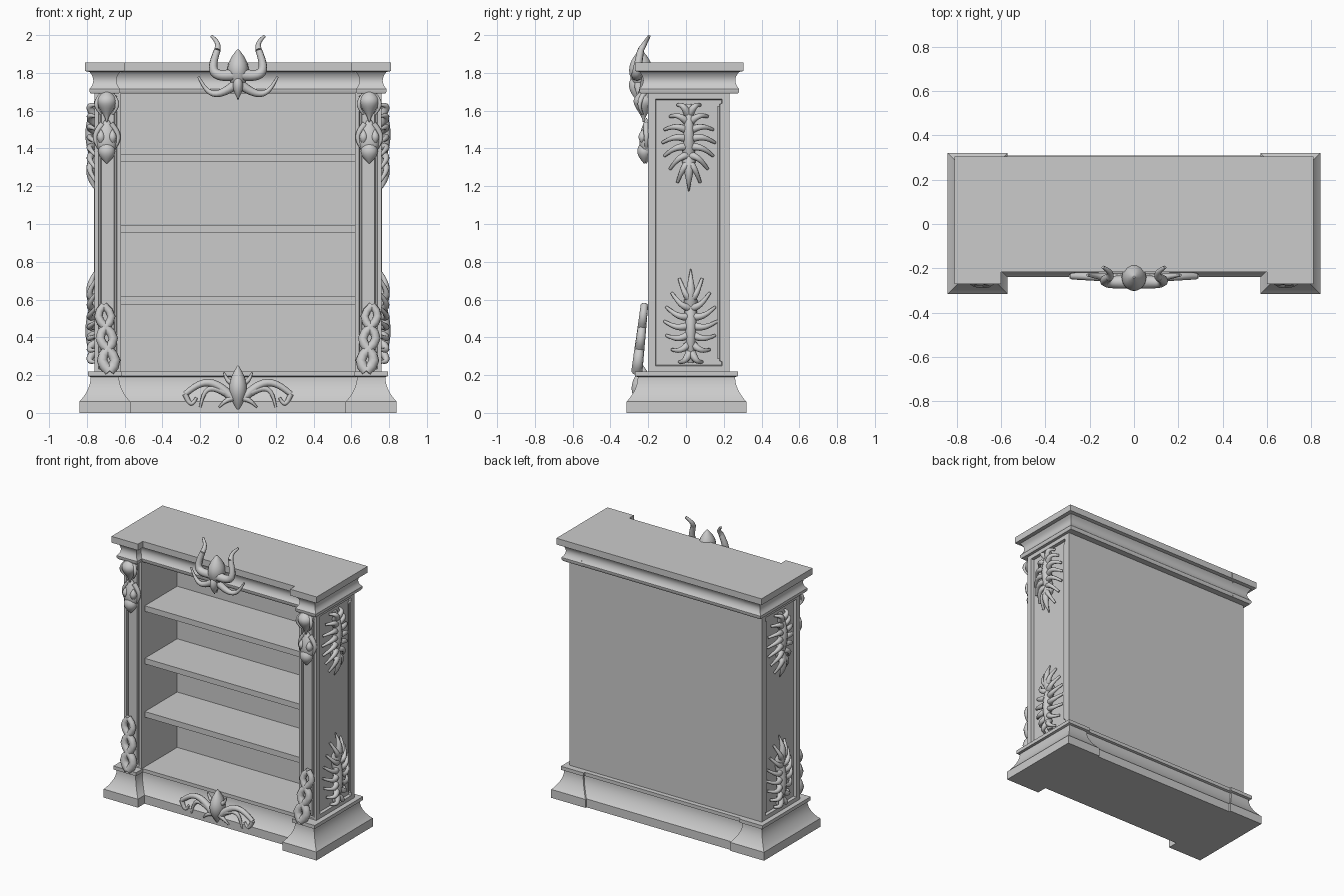
import bpy, bmesh
from math import sin, cos, pi, radians
from mathutils import Matrix, Vector

cube = bpy.data.objects.get("Cube")
if cube:
    bpy.data.objects.remove(cube, do_unlink=True)

grey = (0.6, 0.6, 0.6, 1)
stone = bpy.data.materials.new("plain grey")
stone.use_nodes = True
stone.diffuse_color = grey
stone.node_tree.nodes["Principled BSDF"].inputs["Base Color"].default_value = grey

SIDES = (("right", -1), ("left", 1))


def add_object(name, data):
    ob = bpy.data.objects.new(name, data)
    bpy.context.collection.objects.link(ob)
    data.materials.append(stone)
    bpy.ops.object.select_all(action='DESELECT')
    ob.select_set(True)
    bpy.context.view_layer.objects.active = ob


def finish(name, bm):
    bmesh.ops.recalc_face_normals(bm, faces=bm.faces)
    mesh = bpy.data.meshes.new(name)
    bm.to_mesh(mesh)
    bm.free()
    add_object(name, mesh)
    bpy.ops.object.shade_smooth_by_angle(angle=radians(35))


def box(low, high):
    low, high = Vector(low), Vector(high)
    bm = bmesh.new()
    size = Matrix.Diagonal((high - low).to_4d())
    bmesh.ops.create_cube(bm, size=1, matrix=Matrix.Translation((low + high) / 2) @ size)
    return bm


def loft(name, rings):
    """Skin a stack of equal-length point rings and cap both ends."""
    bm = bmesh.new()
    loops = [[bm.verts.new(point) for point in ring] for ring in rings]
    for lower, upper in zip(loops, loops[1:]):
        for i in range(len(lower)):
            bm.faces.new((lower[i - 1], lower[i], upper[i], upper[i - 1]))
    bm.faces.new(loops[0])
    bm.faces.new(loops[-1])
    finish(name, bm)


def carved(name, centre, width, depth, height, peak=1.0, count=14):
    """Rounded carving; a peak below one puts the widest part low, above one high."""
    x, y, z = centre
    rings = []
    for k in range(count + 1):
        t = k / count
        r = 0.08 + sin(pi * t ** peak)
        turns = [2 * pi * i / count for i in range(count)]
        rings.append([(x + width * r * cos(a), y + depth * r * sin(a), z + height * t) for a in turns])
    loft(name, rings)


def strand(start, end, bend, thick, thin, waves=1, count=12):
    """Tapered path that swings away from a straight line by a sine."""
    start, end, bend = Vector(start), Vector(end), Vector(bend)
    steps = [i / count for i in range(count + 1)]
    return [(start.lerp(end, t) + bend * sin(pi * waves * t), thick + (thin - thick) * t) for t in steps]


def tubes(name, paths):
    curve = bpy.data.curves.new(name, 'CURVE')
    curve.dimensions = '3D'
    curve.bevel_depth = 1
    curve.bevel_resolution = 2
    curve.use_fill_caps = True
    for path in paths:
        spline = curve.splines.new('POLY')
        spline.points.add(len(path) - 1)
        for point, (place, radius) in zip(spline.points, path):
            point.co = place.to_4d()
            point.radius = radius
    add_object(name, curve)
    bpy.ops.object.convert(target='MESH')
    bpy.ops.object.shade_smooth_by_angle(angle=radians(50))


def mirrored(paths):
    flip = Matrix.Diagonal((-1, 1, 1))
    return paths + [[(flip @ place, radius) for place, radius in path] for path in paths]


# Stepped mouldings of the base and the cornice
def plan(grow, z, front, middle, back, step):
    wide, inner = 0.76 + grow, 0.65 - grow
    front, middle, back = front - grow, middle - grow, back + grow
    half = [(inner, middle), (inner, front), (wide, front), (wide, back),
            (inner, back), (inner, back - step)]
    return [(x, y, z) for x, y in half] + [(-x, y, z) for x, y in reversed(half)]


curve_steps = [i / 8 for i in range(9)]
base = [(0.08, 0), (0.08, 0.06)]
base += [(0.02 + 0.05 * (1 - t) ** 2, 0.07 + 0.12 * t) for t in curve_steps]
base += [(0.035, 0.195), (0.035, 0.22)]
cornice = [(0.02, 1.69), (0.026, 1.7)]
cornice += [(0.006 + 0.02 * (2 * t - 1) ** 2, 1.715 + 0.09 * t) for t in curve_steps]
cornice += [(0.05, 1.81), (0.05, 1.855)]
loft("base_moulding", [plan(grow, z, -0.235, -0.16, 0.24, 0.012) for grow, z in base])
loft("cornice_moulding", [plan(grow, z, -0.22, -0.167, 0.255, 0.001) for grow, z in cornice])

# Side pillars with sunk panels on the outer and front faces
for side, s in SIDES:
    near, far = sorted((0.62 * s, 0.76 * s))
    bm = box((near, -0.2, 0.21), (far, 0.23, 1.7))
    for direction, rim, sink in ((Vector((s, 0, 0)), 0.055, 0.02), (Vector((0, -1, 0)), 0.03, 0.012)):
        bm.normal_update()
        panel = [f for f in bm.faces if f.normal.dot(direction) > 0.9]
        bmesh.ops.inset_individual(bm, faces=panel, thickness=rim)
        bmesh.ops.inset_individual(bm, faces=panel, thickness=0.005, depth=-sink)
    # Raised strip inside the front panel
    bmesh.ops.inset_individual(bm, faces=panel, thickness=0.012)
    bmesh.ops.inset_individual(bm, faces=panel, thickness=0.004, depth=sink)
    finish(side + "_pillar", bm)

# Back panel and shelves
finish("back_panel", box((-0.63, 0.2, 0.21), (0.63, 0.23, 1.7)))
for name, z in (("lower", 0.575), ("middle", 0.955), ("upper", 1.33)):
    finish(name + "_shelf", box((-0.63, -0.165, z), (0.63, 0.21, z + 0.04)))


# Leaf carvings on the side panels, growing up or hanging down
def leaf(s, y, root, grow):
    def at(x, across, along):
        return Vector((s * x, y + across, root + grow * along))
    bulge = Vector((s * 0.03, 0, 0))
    paths = [strand(at(0.75, 0, 0), at(0.75, 0, 0.3), bulge, 0.02, 0.035),
             strand(at(0.75, 0, 0.3), at(0.75, 0, 0.49), bulge, 0.04, 0.003)]
    for i in range(7):
        stem = 0.31 - 0.045 * i
        reach = 0.06 + 0.08 * sin(pi * i / 6)
        droop = Vector((s * 0.03, 0, -0.02 * grow))
        for d in (-1, 1):
            tip = at(0.75, d * reach, max(0, stem + 0.13 - 0.03 * i))
            paths.append(strand(at(0.76, 0, stem + 0.02), tip, droop, 0.024, 0.008))
    return paths


for side, s in SIDES:
    tubes(side + "_lower_leaf", leaf(s, 0.025, 0.27, 1))
    tubes(side + "_upper_leaf", leaf(s, 0.015, 1.63, -0.93))

# Pillar carvings: horned mask, bearded mask and coiled strands
for side, s in SIDES:
    x = 0.695 * s
    carved(side + "_upper_mask", (x, -0.225, 1.54), 0.05, 0.05, 0.17, 1.6)
    carved(side + "_lower_mask", (x, -0.21, 1.32), 0.05, 0.035, 0.24)
    carved(side + "_mask_muzzle", (x, -0.22, 1.32), 0.042, 0.036, 0.13)
    for part, d in (("inner", -s), ("outer", s)):
        carved(f"{side}_{part}_brow", (x + d * 0.03, -0.23, 1.42), 0.02, 0.02, 0.08)

curls = []
for d in (-1, 1):
    x = 0.695
    curls.append(strand((x + d * 0.02, -0.22, 1.69), (x + d * 0.03, -0.23, 1.58),
                        (d * 0.03, -0.02, 0), 0.016, 0.006))
    curls.append(strand((x + d * 0.02, -0.21, 1.53), (x + d * 0.04, -0.21, 1.4),
                        (d * 0.03, 0, 0), 0.018, 0.008))
tubes("mask_curls", mirrored(curls))

foot, crown, swing = Vector((0.68, -0.26, 0.22)), Vector((0.71, -0.22, 0.57)), Vector((0.035, 0, 0))
tubes("coiled_strands", mirrored([
    strand(foot, crown, swing, 0.03, 0.02, 3),
    strand(foot, crown, -swing, 0.03, 0.02, 3)]))

# Horned crest on the cornice
carved("crest_head", (0, -0.24, 1.66), 0.052, 0.058, 0.265, 1.3)
carved("crest_snout", (0, -0.265, 1.66), 0.025, 0.035, 0.15)
horn_bend = Vector((0.11, -0.24, 1.92))
tubes("crest_horns", mirrored([
    strand((0.02, -0.26, 1.79), horn_bend, (0.06, -0.01, -0.05), 0.032, 0.018),
    strand(horn_bend, (0.14, -0.195, 1.995), (-0.015, 0, 0), 0.018, 0.008),
    strand((0.01, -0.25, 1.74), (0.21, -0.23, 1.78), (0.02, 0, -0.07), 0.026, 0.006)]))

# Scrolled ornament on the base
carved("base_ornament_mask", (0, -0.23, 0.01), 0.045, 0.055, 0.24)
tubes("base_ornament_scrolls", mirrored([
    strand((0, -0.235, 0.16), (0.075, -0.235, 0.215), (0.01, 0, -0.02), 0.022, 0.005),
    strand((0.03, -0.24, 0.08), (0.28, -0.235, 0.1), (0, 0, 0.07), 0.025, 0.015),
    strand((0.28, -0.235, 0.1), (0.22, -0.24, 0.08), (0, 0, -0.04), 0.015, 0.008),
    strand((0.05, -0.24, 0.1), (0.2, -0.24, 0.03), (0.03, 0, 0.06), 0.022, 0.006),
    strand((0.02, -0.24, 0.08), (0.1, -0.245, 0.03), (0, -0.01, 0.01), 0.02, 0.005)]))
